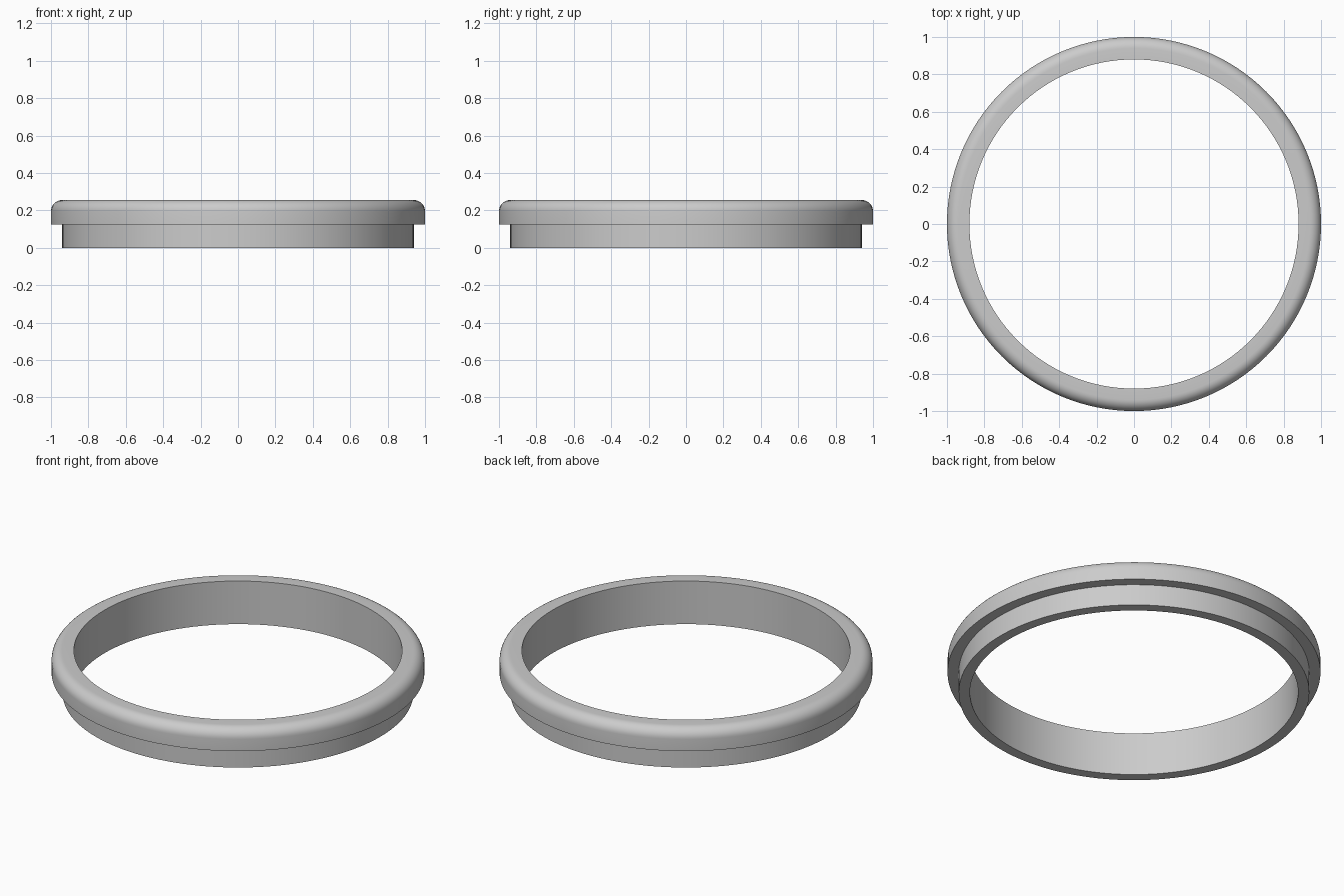
import bpy, bmesh, math

if "Cube" in bpy.data.objects:
    bpy.data.objects.remove(bpy.data.objects["Cube"])

SEGMENTS = 128
R_IN, R_STEP, R_OUT = 0.88, 0.94, 1.0
Z_STEP, Z_TOP, FILLET = 0.125, 0.255, 0.06

grey = bpy.data.materials.new("light_grey")
grey.diffuse_color = (0.6, 0.6, 0.6, 1)
grey.use_nodes = True
grey.node_tree.nodes["Principled BSDF"].inputs["Base Color"].default_value = grey.diffuse_color

# Cross-section: inner wall, stepped lower collar, rounded upper rim
profile = [(R_IN, 0), (R_STEP, 0), (R_STEP, Z_STEP), (R_OUT, Z_STEP)]
for i in range(9):
    a = math.pi / 2 * i / 8
    profile.append((R_OUT - FILLET + FILLET * math.cos(a),
                    Z_TOP - FILLET + FILLET * math.sin(a)))
profile.append((R_IN, Z_TOP))

# Revolve the closed section around the z axis
bm = bmesh.new()
rings = []
for s in range(SEGMENTS):
    t = 2 * math.pi * s / SEGMENTS
    rings.append([bm.verts.new((r * math.cos(t), r * math.sin(t), z)) for r, z in profile])
n = len(profile)
for s in range(SEGMENTS):
    a, b = rings[s], rings[(s + 1) % SEGMENTS]
    for i in range(n):
        j = (i + 1) % n
        bm.faces.new((a[i], b[i], b[j], a[j]))
bmesh.ops.recalc_face_normals(bm, faces=bm.faces)

mesh = bpy.data.meshes.new("stepped_ring")
bm.to_mesh(mesh)
bm.free()
mesh.materials.append(grey)
ring = bpy.data.objects.new("stepped_ring", mesh)
bpy.context.collection.objects.link(ring)

# Smooth walls and fillet, crisp step edges
bpy.context.view_layer.objects.active = ring
ring.select_set(True)
bpy.ops.object.shade_smooth_by_angle(angle=math.radians(30))
